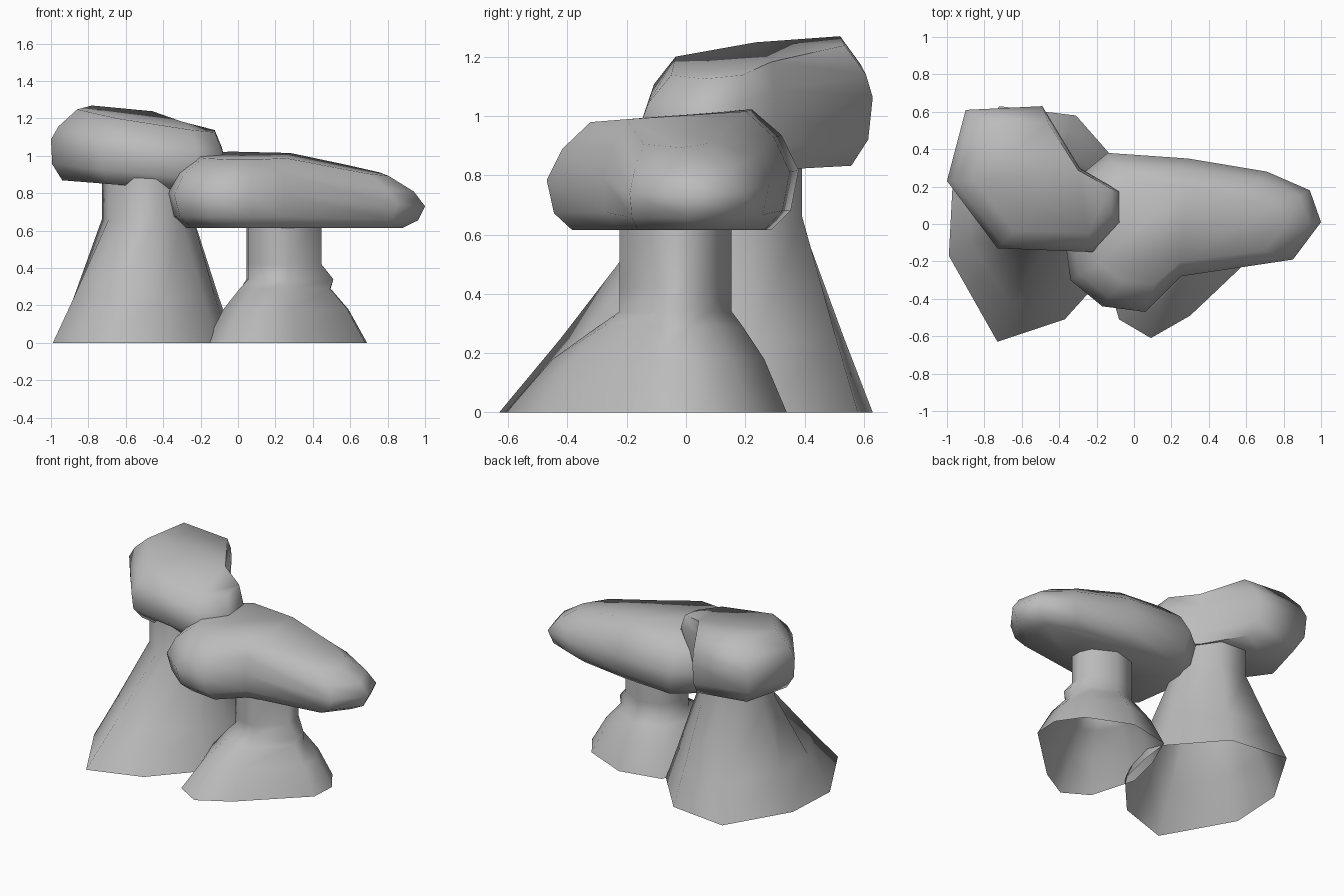
import bpy
import bmesh
from math import radians, hypot

cube = bpy.data.objects.get("Cube")
if cube:
    bpy.data.objects.remove(cube, do_unlink=True)

stone = bpy.data.materials.new("grey_stone")
stone.use_nodes = True
stone.diffuse_color = (0.5, 0.5, 0.5, 1)
shader = stone.node_tree.nodes["Principled BSDF"]
shader.inputs["Base Color"].default_value = stone.diffuse_color
shader.inputs["Roughness"].default_value = 0.9


def loft(name, rings, capped):
    """Skin a stack of point rings, optionally closing both ends."""
    bm = bmesh.new()
    loops = [[bm.verts.new(p) for p in ring] for ring in rings]
    for low, high in zip(loops, loops[1:]):
        for i in range(len(low)):
            j = (i + 1) % len(low)
            bm.faces.new((low[i], low[j], high[j], high[i]))
    if capped:
        for loop in (loops[0], loops[-1]):
            bm.faces.new(loop)
    bmesh.ops.recalc_face_normals(bm, faces=bm.faces)
    mesh = bpy.data.meshes.new(name)
    bm.to_mesh(mesh)
    bm.free()
    mesh.materials.append(stone)
    obj = bpy.data.objects.new(name, mesh)
    bpy.context.collection.objects.link(obj)
    bpy.ops.object.select_all(action='DESELECT')
    obj.select_set(True)
    bpy.context.view_layer.objects.active = obj
    bpy.ops.object.shade_smooth_by_angle(angle=radians(75))
    return obj


def boulder(name, outline, centre, bottom, top, layers):
    """Scaled copies of an outline, set between sloping bottom and top planes."""
    cx, cy = centre
    rings = []
    for sx, sy, t in layers:
        ring = []
        for x, y in outline:
            px, py = cx + (x - cx) * sx, cy + (y - cy) * sy
            low, high = bottom(px, py), top(px, py)
            ring.append((px, py, low + (high - low) * t))
        rings.append(ring)
    return loft(name, rings, True)


def pillar(name, base, centre, radii, layers):
    """Irregular foot narrowing to a round neck, open underneath."""
    cx, cy = centre
    neck = []
    for x, y in base:
        length = hypot(x - cx, y - cy)
        neck.append((cx + (x - cx) / length * radii[0],
                     cy + (y - cy) / length * radii[1]))
    rings = [[(b[0] + (n[0] - b[0]) * t, b[1] + (n[1] - b[1]) * t, z)
              for b, n in zip(base, neck)] for z, t in layers]
    return loft(name, rings, False)


# Tall rear pillar
pillar("tall_pillar",
       [(-.99, -.17), (-.73, -.63), (-.37, -.51), (-.11, -.22), (-.05, .03),
        (-.02, .25), (-.31, .58), (-.72, .63), (-.97, .21)],
       (-.48, .15), (.25, .26), [(0, 0), (.25, .39), (.66, 1), (.98, 1)])

# Short front pillar, with a small ledge on its left side
short = pillar("short_pillar",
               [(.69, .05), (.58, .21), (.28, .34), (-.01, .28), (-.11, .05),
                (-.17, -.2), (-.08, -.51), (.09, -.61), (.3, -.49), (.68, -.13)],
               (.245, -.035), (.205, .19),
               [(0, 0), (.18, .41), (.29, .8), (.34, 1), (.42, 1), (.75, 1)])
for v in short.data.vertices:
    if v.co.x > .42 and .32 < v.co.z < .36:
        v.co.x = .51

# Upper boulder on the tall pillar
boulder("upper_boulder",
        [(-.9, .61), (-.49, .63), (-.29, .3), (-.07, .17), (-.07, 0),
         (-.22, -.15), (-.73, -.13), (-1, .23)],
        (-.33, .25),
        lambda x, y: .87 - .08 * (x + .95),
        lambda x, y: 1.188 + .1 * y - .1 * (x + .49) - .1 * max(0, x + .45),
        [(.91, .81, 0), (.99, .96, .21), (1, 1, .55), (.94, .94, .74),
         (.79, .75, 1)])

# Lower boulder on the short pillar
boulder("lower_boulder",
        [(-.14, .38), (.29, .35), (.71, .28), (.94, .18), (1, .01),
         (.85, -.19), (.25, -.28), (.06, -.47), (-.17, -.44),
         (-.34, -.3), (-.38, 0), (-.31, .24)],
        (.25, -.06),
        lambda x, y: .615,
        lambda x, y: 1.005 + .08 * y - .2 * max(0, x - .25),
        [(.84, .79, 0), (.95, .94, .16), (1, 1, .48), (.92, .87, .77),
         (.74, .64, 1)])
